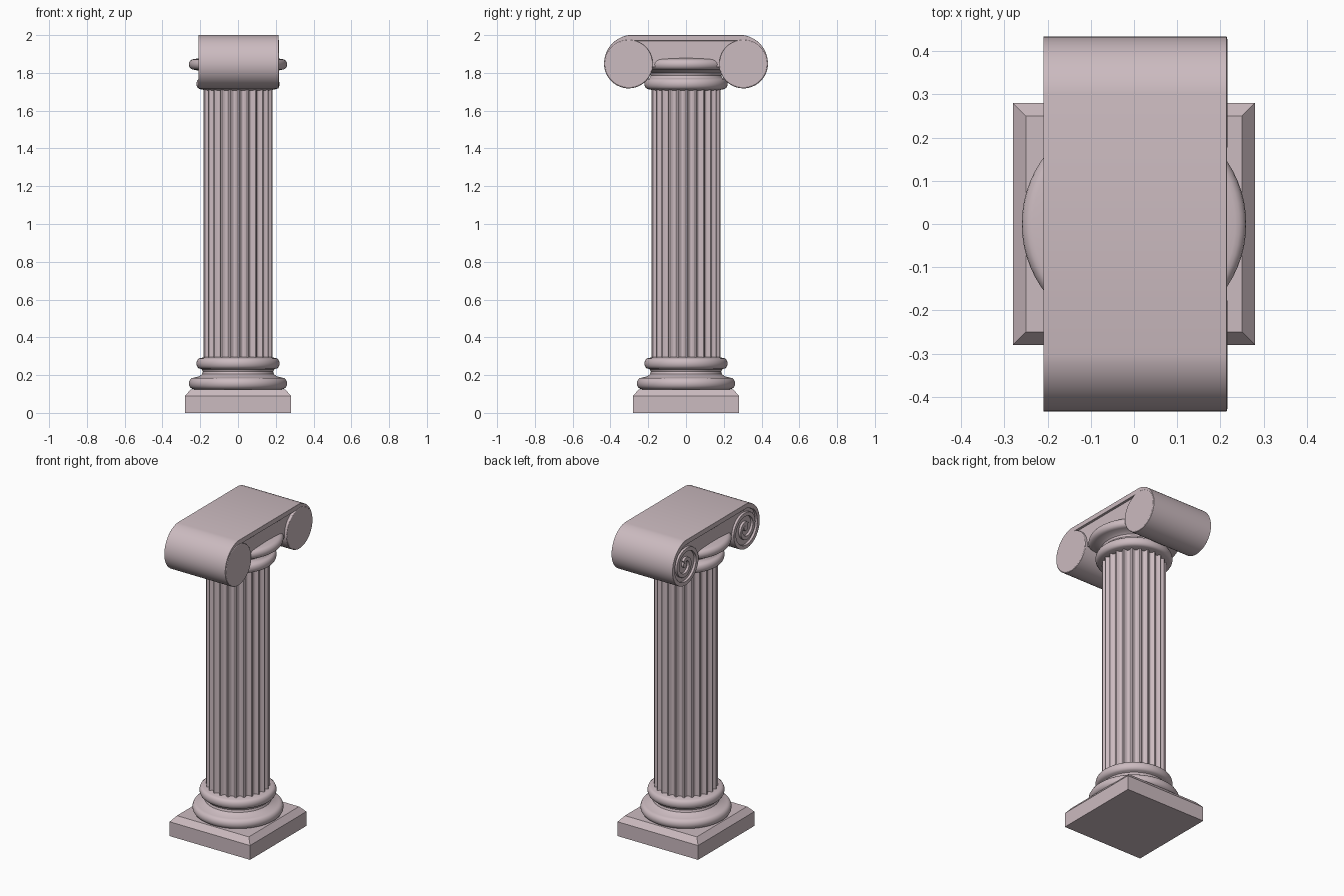
import bpy, bmesh
from math import sin, cos, pi, radians

cube = bpy.data.objects.get("Cube")
if cube:
    bpy.data.objects.remove(cube, do_unlink=True)

stone = bpy.data.materials.new("pale pink stone")
stone.use_nodes = True
COLOUR = (0.60, 0.495, 0.525, 1)
stone.diffuse_color = COLOUR
stone.node_tree.nodes["Principled BSDF"].inputs["Base Color"].default_value = COLOUR


def finish(name, bm, smooth=True, bevel=0):
    """Turn a bmesh into a shaded object."""
    bmesh.ops.recalc_face_normals(bm, faces=bm.faces[:])
    mesh = bpy.data.meshes.new(name)
    bm.to_mesh(mesh)
    bm.free()
    mesh.materials.append(stone)
    ob = bpy.data.objects.new(name, mesh)
    bpy.context.collection.objects.link(ob)
    if bevel:
        mod = ob.modifiers.new("soft edges", 'BEVEL')
        mod.width, mod.segments, mod.limit_method = bevel, 3, 'ANGLE'
        mod.angle_limit = radians(50)
    if smooth:
        bpy.ops.object.select_all(action='DESELECT')
        ob.select_set(True)
        bpy.context.view_layer.objects.active = ob
        bpy.ops.object.shade_smooth_by_angle(angle=radians(35))
    return ob


def loft(bm, rings):
    """Bridge rings of equal length and cap both ends."""
    loops = [[bm.verts.new(p) for p in ring] for ring in rings]
    n = len(loops[0])
    for a, b in zip(loops, loops[1:]):
        for i in range(n):
            j = (i + 1) % n
            bm.faces.new((a[i], a[j], b[j], b[i]))
    bm.faces.new(loops[0])
    bm.faces.new(loops[-1])


def lathe(name, profile, sides=64):
    bm = bmesh.new()
    loft(bm, [[(r * cos(2 * pi * i / sides), r * sin(2 * pi * i / sides), z)
               for i in range(sides)] for r, z in profile])
    return finish(name, bm)


def roll(radius, z, half, bulge, steps=8):
    """Half-round moulding profile, from bottom to top."""
    return [(radius - bulge + bulge * cos(a), z + half * sin(a))
            for a in (-pi / 2 + pi * i / steps for i in range(steps + 1))]


def square(h, z):
    return [(-h, -h, z), (h, -h, z), (h, h, z), (-h, h, z)]


# Square plinth with a chamfered top
bm = bmesh.new()
loft(bm, [square(0.28, 0), square(0.28, 0.09), square(0.25, 0.125)])
finish("plinth", bm, smooth=False)

# Base mouldings: large roll, hollow, small roll
lathe("base_moulding", [(0.22, 0.12)] + roll(0.26, 0.156, 0.03, 0.025)
      + [(0.205, 0.194), (0.19, 0.205), (0.186, 0.218), (0.192, 0.23)]
      + roll(0.22, 0.262, 0.028, 0.02) + [(0.17, 0.297)])

# Fluted shaft
FLUTES, STEPS = 24, 8
section = []
for f in range(FLUTES):
    for s in range(STEPS):
        t = s / STEPS
        a = 2 * pi * (f + 0.15 + 0.85 * t) / FLUTES
        r = 0.183 - 0.017 * sin(pi * t)
        section.append((r * cos(a), r * sin(a)))
    a = 2 * pi * (f + 1) / FLUTES
    section.append((0.183 * cos(a), 0.183 * sin(a)))
bm = bmesh.new()
loft(bm, [[(x, y, z) for x, y in section] for z in (0.28, 1.73)])
finish("fluted_shaft", bm)

# Capital mouldings under the scrolls
lathe("capital_moulding", [(0.17, 1.707)] + roll(0.22, 1.742, 0.028, 0.02)
      + [(0.192, 1.775), (0.186, 1.787), (0.19, 1.8), (0.205, 1.811)]
      + roll(0.26, 1.845, 0.028, 0.025) + [(0.2, 1.878)])

# Recessed block between the scrolls
bm = bmesh.new()
loft(bm, [[(x, -0.28, 1.83), (x, 0.28, 1.83), (x, 0.28, 1.98), (x, -0.28, 1.98)]
          for x in (-0.195, 0.2)])
finish("capital_block", bm, smooth=False)

# Scroll cores: sunk on one end, closing the scroll on the other
CY, CZ = 0.303, 1.848
for side, word in ((1, "back"), (-1, "front")):
    bm = bmesh.new()
    loft(bm, [[(x, side * CY + 0.127 * cos(2 * pi * i / 64), CZ + 0.127 * sin(2 * pi * i / 64))
               for i in range(64)] for x in (-0.195, 0.217)])
    finish(word + "_scroll_core", bm, bevel=0.004)

# One ribbon runs across the top and coils into both scrolls
KEYS = [(0, 0.152), (0.25, 0.131), (0.75, 0.129), (1, 0.097), (1.5, 0.076), (2.1, 0.032)]


def coil_radius(t):
    for (t0, r0), (t1, r1) in zip(KEYS, KEYS[1:]):
        if t <= t1:
            k = (t - t0) / (t1 - t0)
            if t1 < 0.3:
                k = sin(k * pi / 2)
            return r0 + (r1 - r0) * k
    return KEYS[-1][1]


def coil_point(t, inset):
    r = coil_radius(t) - inset
    return CY + r * sin(2 * pi * t), CZ + r * cos(2 * pi * t)


turns = [2.1 * i / 100 for i in range(101)]
pairs = []
for t in turns:
    thick = 0.03 if t < 0.1 else 0.024
    pairs.append((coil_point(t, 0), coil_point(t, thick)))
mirrored = [((-o[0], o[1]), (-i[0], i[1])) for o, i in reversed(pairs)]
bm = bmesh.new()
loft(bm, [[(-0.21, *o), (0.215, *o), (0.215, *i), (-0.21, *i)] for o, i in mirrored + pairs])
finish("scroll_ribbon", bm, bevel=0.004)

# Small round eye at the heart of each coil
for side, word in ((1, "back"), (-1, "front")):
    bm = bmesh.new()
    loft(bm, [[(x, side * CY + 0.02 * cos(2 * pi * i / 24), CZ + 0.02 * sin(2 * pi * i / 24))
               for i in range(24)] for x in (-0.208, -0.18)])
    finish(word + "_scroll_eye", bm, bevel=0.003)
